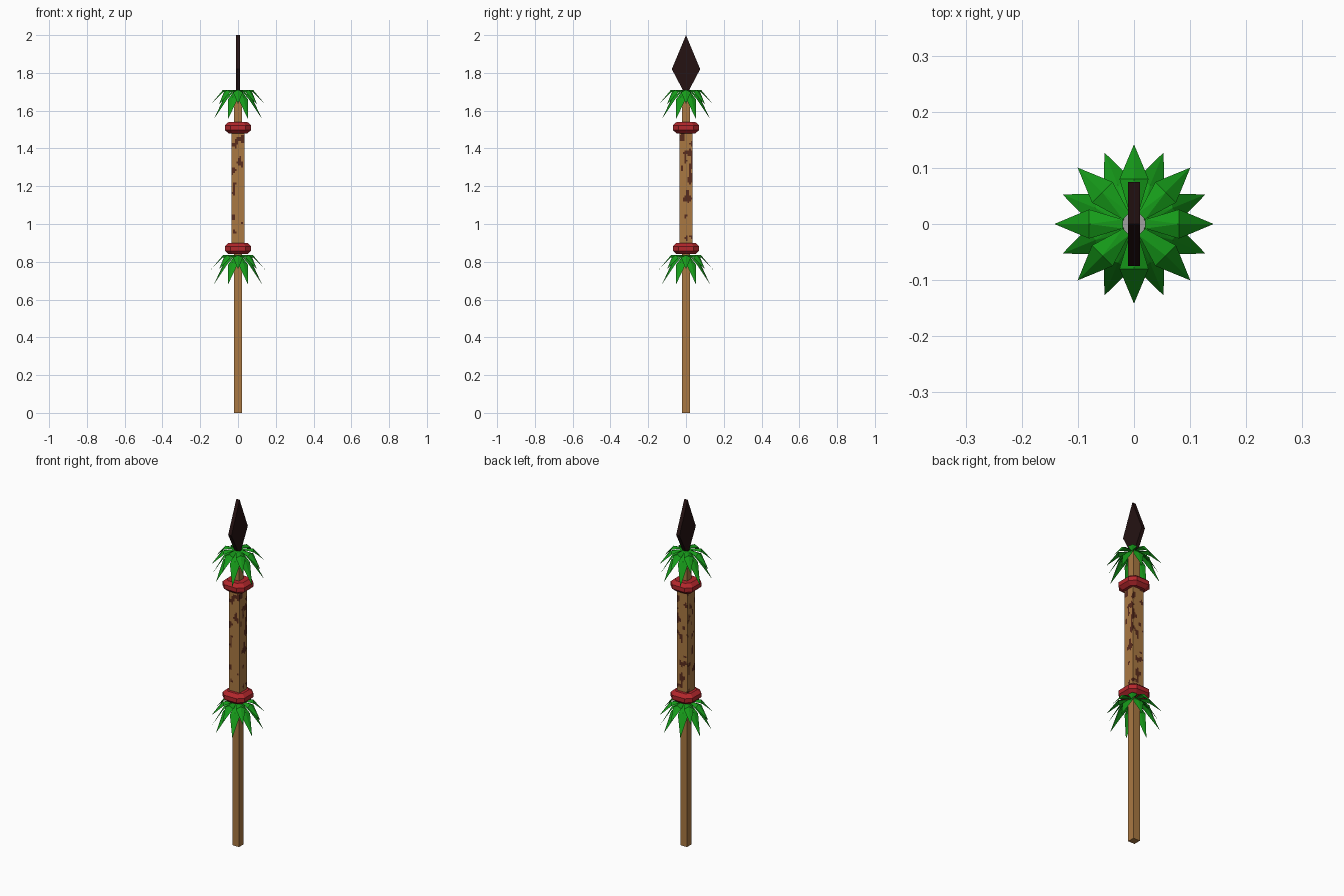
import bpy, bmesh, math
from mathutils import Vector, noise

if "Cube" in bpy.data.objects:
    bpy.data.objects.remove(bpy.data.objects["Cube"])


def material(name, rgb):
    m = bpy.data.materials.new(name)
    m.diffuse_color = (*rgb, 1)
    m.use_nodes = True
    m.node_tree.nodes["Principled BSDF"].inputs["Base Color"].default_value = m.diffuse_color
    return m


WOOD = material("tan wood", (0.40, 0.19, 0.055))
SPOT = material("dark brown spots", (0.10, 0.025, 0.012))
RED = material("red binding", (0.45, 0.02, 0.025))
GREEN = material("leaf green", (0.008, 0.33, 0.01))
DARK = material("dark blade", (0.018, 0.006, 0.006))
GREY = material("grey cap", (0.35, 0.35, 0.35))


def finish(name, bm, mats):
    bmesh.ops.remove_doubles(bm, verts=bm.verts, dist=1e-5)
    bmesh.ops.recalc_face_normals(bm, faces=bm.faces)
    me = bpy.data.meshes.new(name)
    bm.to_mesh(me)
    bm.free()
    for m in mats:
        me.materials.append(m)
    ob = bpy.data.objects.new(name, me)
    bpy.context.collection.objects.link(ob)
    return ob


def loft(name, rings, mats):
    """Skin a list of equal-length point loops and cap both ends."""
    bm = bmesh.new()
    loops = [[bm.verts.new(p) for p in ring] for ring in rings]
    n = len(loops[0])
    for a, b in zip(loops, loops[1:]):
        for i in range(n):
            j = (i + 1) % n
            bm.faces.new((a[i], a[j], b[j], b[i]))
    bm.faces.new(loops[0])
    bm.faces.new(loops[-1])
    return finish(name, bm, mats)


def square(h, z, cols=1):
    """Square loop of half width h, each side split into cols pieces."""
    c = [(-h, -h), (h, -h), (h, h), (-h, h)]
    pts = []
    for k in range(4):
        a, b = Vector(c[k]), Vector(c[(k + 1) % 4])
        for i in range(cols):
            p = a.lerp(b, i / cols)
            pts.append((p.x, p.y, z))
    return pts


def octagon(h, z):
    """Square loop with clipped corners."""
    k = h * 0.57
    return [(x, y, z) for x, y in ((-k, -h), (k, -h), (h, -k), (h, k),
                                   (k, h), (-k, h), (-h, k), (-h, -k))]


# Square shaft with a grey top
shaft = loft("shaft", [square(0.021, 0), square(0.021, 1.70)], [WOOD, GREY])
for f in shaft.data.polygons:
    f.material_index = int(f.center.z > 1.69)

# Thicker spotted sleeve
Z0, Z1, ROWS = 0.87, 1.51, 64
sleeve = loft("spotted_sleeve",
              [square(0.034, Z0 + (Z1 - Z0) * r / ROWS, 8) for r in range(ROWS + 1)],
              [WOOD, SPOT])
for f in sleeve.data.polygons:
    c = f.center
    v = noise.noise(Vector((c.x * 38 + 3.3, c.y * 38 + 7.7, c.z * 24)))
    f.material_index = int(v > 0.27)

# Red bindings at both ends of the sleeve
for label, z in (("lower", 0.87), ("upper", 1.51)):
    loft(label + "_red_binding",
         [octagon(h, z + dz) for h, dz in
          ((0.05, -0.03), (0.07, -0.012), (0.07, 0.012), (0.05, 0.03))], [RED])


# Leaf collars: eight drooping and eight spreading leaves each
def leaf(bm, ang, mid, tip, half):
    c, s = math.cos(ang), math.sin(ang)

    def v(r, w, z):
        return bm.verts.new((r * c - w * s, r * s + w * c, z))
    bl, br = v(0.02, -0.008, 0), v(0.02, 0.008, 0)
    ml, mc, mr = (v(mid[0], w, mid[1] - d) for w, d in
                  ((-half, 0.012), (0, 0), (half, 0.012)))
    t = v(tip[0], 0, tip[1])
    for f in ((bl, br, mc), (bl, mc, ml), (br, mr, mc), (ml, mc, t), (mc, mr, t)):
        bm.faces.new(f)


for label, z in (("lower", 0.835), ("upper", 1.71)):
    bm = bmesh.new()
    for i in range(8):
        a = i * math.pi / 4
        leaf(bm, a, (0.08, 0.0), (0.142, -0.075), 0.026)
        leaf(bm, a + math.pi / 8, (0.075, -0.04), (0.138, -0.155), 0.027)
    collar = finish(label + "_leaf_collar", bm, [GREEN])
    collar.location.z = z

# Flat diamond spear head, thin along x
outline = [(0, 2.0), (0.075, 1.82), (0.012, 1.70), (-0.012, 1.70), (-0.075, 1.82)]
loft("spear_head", [[(x, y, z) for y, z in outline] for x in (-0.0105, 0.0105)], [DARK])
